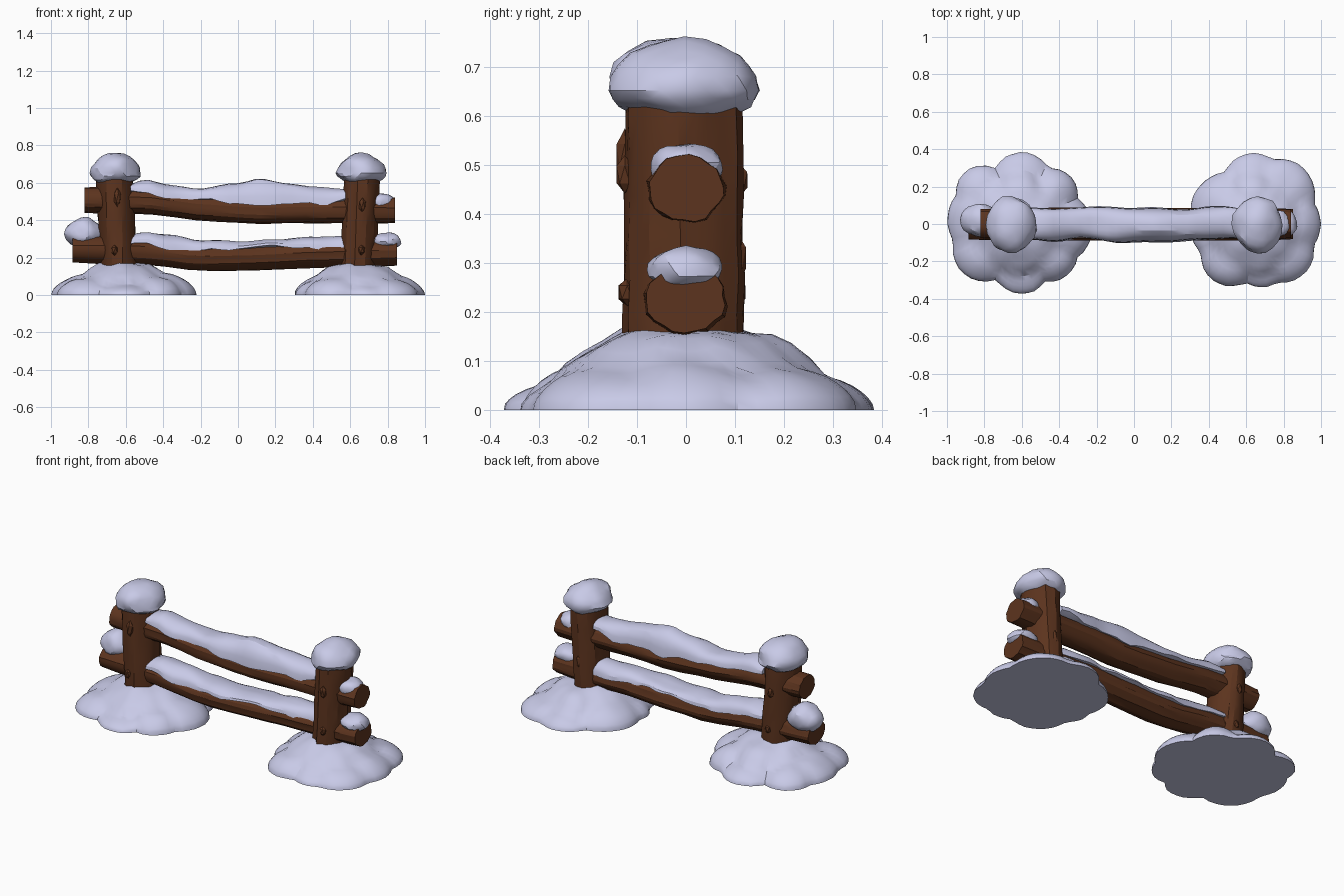
import bpy, bmesh, math, random
from mathutils import Vector, noise

if "Cube" in bpy.data.objects:
    bpy.data.objects.remove(bpy.data.objects["Cube"])

random.seed(4)


def material(name, rgb):
    m = bpy.data.materials.new(name)
    m.diffuse_color = (*rgb, 1)
    m.use_nodes = True
    m.node_tree.nodes["Principled BSDF"].inputs["Base Color"].default_value = m.diffuse_color
    return m


SNOW = material("snow", (0.58, 0.59, 0.80))
WOOD = material("brown wood", (0.108, 0.034, 0.013))


def finish(bm, name, mat, angle):
    bmesh.ops.recalc_face_normals(bm, faces=bm.faces)
    me = bpy.data.meshes.new(name)
    bm.to_mesh(me)
    bm.free()
    me.materials.append(mat)
    ob = bpy.data.objects.new(name, me)
    bpy.context.collection.objects.link(ob)
    bpy.ops.object.select_all(action='DESELECT')
    ob.select_set(True)
    bpy.context.view_layer.objects.active = ob
    bpy.ops.object.shade_smooth_by_angle(angle=math.radians(angle))
    return ob


def loft(name, sections, mat, angle):
    bm = bmesh.new()
    rings = [[bm.verts.new(p) for p in s] for s in sections]
    n = len(rings[0])
    for a, b in zip(rings, rings[1:]):
        for i in range(n):
            bm.faces.new((a[i], a[(i + 1) % n], b[(i + 1) % n], b[i]))
    bm.faces.new(rings[0])
    bm.faces.new(rings[-1])
    return finish(bm, name, mat, angle)


def lerp(table, x):
    """Smooth interpolation through (x, value) pairs."""
    for (x0, v0), (x1, v1) in zip(table, table[1:]):
        if x <= x1:
            t = max(0, (x - x0) / (x1 - x0))
            t = t * t * (3 - 2 * t) * 0.5 + t * 0.5
            return v0 + (v1 - v0) * t
    return table[-1][1]


# --- Wood: rough logs with lengthwise bark ridges
def log(name, start, end, centre, ru, rv, along_x, rings=12, sides=22):
    ridge = [random.choice((0.95, 0.98, 1.0, 1.02, 1.03)) for _ in range(sides)]
    twist = random.uniform(-0.3, 0.3)
    sections = []
    for k in range(rings + 1):
        t = k / rings
        s = start + (end - start) * t
        tip = 0.95 if k in (0, rings) else 1.0
        c = centre(s)
        sec = []
        for i in range(sides):
            a = 2 * math.pi * i / sides + twist * t
            r = ridge[i] * tip * (1 + random.uniform(-0.035, 0.03))
            u, v = ru * r * math.cos(a), rv * r * math.sin(a)
            sec.append((s, u, c + v) if along_x else (c + u, v - 0.005, s))
        sections.append(sec)
    return loft(name, sections, WOOD, 25)


log("left_post", 0.03, 0.68, lambda z: -0.628 - 0.05 * z, 0.098, 0.12, False, 8)
log("right_post", 0.03, 0.68, lambda z: 0.632 + 0.05 * z, 0.096, 0.12, False, 8)

TOP_PATH = [(-0.82, 0.508), (-0.5, 0.505), (-0.2, 0.468), (0.1, 0.45), (0.4, 0.455), (0.84, 0.452)]
LOW_PATH = [(-0.885, 0.245), (-0.5, 0.236), (-0.2, 0.2), (0.1, 0.205), (0.4, 0.218), (0.85, 0.226)]
log("top_rail", -0.82, 0.84, lambda x: lerp(TOP_PATH, x), 0.083, 0.07, True, 14)
log("bottom_rail", -0.885, 0.85, lambda x: lerp(LOW_PATH, x), 0.085, 0.072, True, 14)


# --- Lumps: used for bark knots, post caps and snow on the rail ends
def lump(name, c, r, mat, low=1.0, rough=0.12, subdiv=3, angle=25, power=1.0):
    bm = bmesh.new()
    bmesh.ops.create_icosphere(bm, subdivisions=subdiv, radius=1)
    off = Vector(c) * 7
    for v in bm.verts:
        k = 1 + rough * noise.noise(v.co * 1.6 + off) + 0.3 * rough * noise.noise(v.co * 4 + off)
        z = v.co.z
        flat = math.hypot(v.co.x, v.co.y)
        # a power below one fattens the sides into a boxier outline
        f = flat ** (power - 1) if flat > 0.01 else 1
        z *= low if z < 0 else 1
        v.co = (c[0] + v.co.x * f * r[0] * k, c[1] + v.co.y * f * r[1] * k, c[2] + z * r[2] * k)
    return finish(bm, name, mat, angle)


for i, (x, y, z, h) in enumerate([(-0.645, -0.125, 0.52, 0.05), (-0.66, -0.12, 0.24, 0.03),
                                  (0.665, -0.125, 0.48, 0.04), (0.66, -0.12, 0.24, 0.03),
                                  (-0.65, 0.108, 0.47, 0.035), (0.65, 0.105, 0.31, 0.05),
                                  (-0.63, 0.105, 0.24, 0.03)]):
    lump(f"bark_knot_{i + 1}", (x, y, z), (0.02, 0.02, h), WOOD, subdiv=1, angle=20)

lump("left_post_snow_cap", (-0.655, -0.004, 0.652), (0.135, 0.15, 0.106), SNOW, 0.62, power=0.85)
lump("right_post_snow_cap", (0.66, -0.004, 0.652), (0.13, 0.146, 0.103), SNOW, 0.62, power=0.85)
lump("bottom_left_end_snow", (-0.825, 0.02, 0.325), (0.103, 0.088, 0.09), SNOW, 0.75)
lump("bottom_right_end_snow", (0.79, 0.0, 0.285), (0.083, 0.078, 0.05), SNOW, 0.9)
lump("top_right_end_snow", (0.765, 0.0, 0.49), (0.072, 0.073, 0.055), SNOW, 0.7)


# --- Snow lying along the rails: rounded top, wavy hanging lower edge
def rail_snow(name, path, tops, lows, half):
    sections, n = [], 24
    for k in range(n + 1):
        x = -0.575 + 1.15 * k / n
        top, low, c = lerp(tops, x), lerp(lows, x), lerp(path, x)
        sec = []
        for i in range(11):
            a = math.pi * i / 10
            side = 1 if i < 5 else -1
            w = half + 0.022 * noise.noise((x * 5, 3 * side, half * 50))
            edge = low + 0.024 * noise.noise((x * 9, side * 5, top))
            y = w * math.copysign(abs(math.cos(a)) ** 0.85, math.cos(a))
            bump = 0.012 * noise.noise((x * 7, y * 14, half * 90)) * math.sin(a)
            sec.append((x, y, edge + (top - edge) * math.sin(a) ** 0.85 + bump))
        # underside tucks into the log
        sec += [(x, -0.03, c + 0.042), (x, 0.03, c + 0.042)]
        sections.append(sec)
    return loft(name, sections, SNOW, 25)


rail_snow("top_rail_snow", TOP_PATH,
          [(-0.575, 0.595), (-0.5, 0.618), (-0.35, 0.582), (-0.2, 0.572), (0, 0.6),
           (0.1, 0.622), (0.25, 0.603), (0.4, 0.578), (0.575, 0.57)],
          [(-0.575, 0.56), (-0.4, 0.52), (-0.2, 0.512), (0, 0.495), (0.12, 0.472),
           (0.3, 0.5), (0.45, 0.485), (0.575, 0.53)], 0.086)
rail_snow("bottom_rail_snow", LOW_PATH,
          [(-0.575, 0.32), (-0.5, 0.335), (-0.35, 0.318), (-0.2, 0.295), (0, 0.285),
           (0.2, 0.298), (0.4, 0.31), (0.575, 0.315)],
          [(-0.575, 0.28), (-0.4, 0.25), (-0.25, 0.235), (0, 0.25), (0.2, 0.262),
           (0.4, 0.258), (0.5, 0.225), (0.575, 0.25)], 0.089)


# --- Snow mounds: polar height field over a cluster of domes (x, y, radius, height)
def mound(name, domes, rings=13, spokes=60):
    cx, cy = domes[0][:2]

    def height(x, y):
        h = 0
        for dx, dy, r, dh in domes:
            q = 1 - ((x - dx) ** 2 + (y - dy) ** 2) / r ** 2
            if q > 0:
                h = max(h, dh * q ** 0.6)
        return h

    bm = bmesh.new()
    centre = bm.verts.new((cx, cy, height(cx, cy)))
    spoke_verts = []
    for i in range(spokes):
        a = 2 * math.pi * i / spokes
        ux, uy = math.cos(a), math.sin(a)
        reach = 0.5
        while height(cx + ux * reach, cy + uy * reach) <= 0:
            reach -= 0.004
        col = []
        for k in range(1, rings + 1):
            d = reach * math.sin(math.pi / 2 * k / rings)
            x, y = cx + ux * d, cy + uy * d
            z = 0 if k == rings else height(x, y) * (1 + 0.1 * noise.noise((x * 11, y * 11, cx)))
            col.append(bm.verts.new((x, y, z)))
        spoke_verts.append(col)
    for i in range(spokes):
        p, q = spoke_verts[i], spoke_verts[(i + 1) % spokes]
        bm.faces.new((centre, p[0], q[0]))
        for k in range(rings - 1):
            bm.faces.new((p[k], p[k + 1], q[k + 1], q[k]))
    bm.faces.new([s[-1] for s in spoke_verts])
    return finish(bm, name, SNOW, 28)


mound("left_snow_mound", [(-0.61, 0, 0.29, 0.185), (-0.78, 0.02, 0.22, 0.115), (-0.81, 0.17, 0.145, 0.09),
                          (-0.61, 0.15, 0.16, 0.15), (-0.6, 0.22, 0.165, 0.075), (-0.44, 0.16, 0.14, 0.11),
                          (-0.42, -0.02, 0.2, 0.12), (-0.45, -0.16, 0.15, 0.1),
                          (-0.61, -0.14, 0.16, 0.14), (-0.6, -0.22, 0.155, 0.065),
                          (-0.8, -0.14, 0.17, 0.09)])
mound("right_snow_mound", [(0.64, 0, 0.29, 0.18), (0.51, 0.07, 0.21, 0.12), (0.63, 0.15, 0.16, 0.15),
                           (0.64, 0.21, 0.17, 0.075), (0.78, 0.16, 0.19, 0.095), (0.8, 0, 0.2, 0.11),
                           (0.79, -0.14, 0.175, 0.09), (0.67, -0.14, 0.16, 0.13),
                           (0.68, -0.19, 0.15, 0.07), (0.52, -0.17, 0.165, 0.1),
                           (0.43, -0.05, 0.125, 0.08)])
